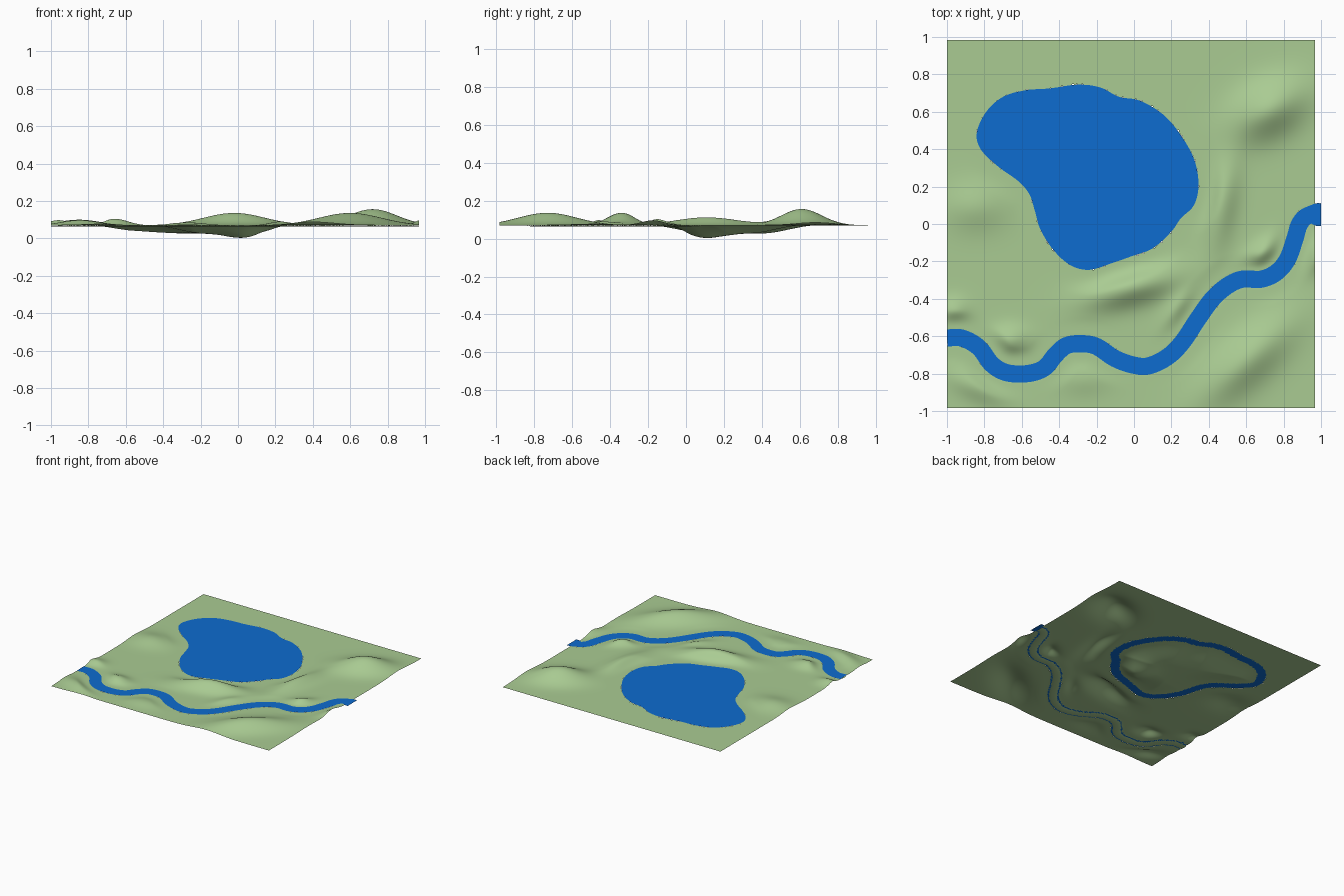
import bpy, bmesh, math
from mathutils import Vector, kdtree

if "Cube" in bpy.data.objects:
    bpy.data.objects.remove(bpy.data.objects["Cube"])

BASE, WATER = 0.070, 0.0715
DY = -0.01          # plan offset that centres the tile

LAKE = [(-.30,.755),(-.18,.74),(-.08,.69),(.03,.67),(.15,.60),(.24,.50),(.32,.36),(.345,.22),
        (.32,.11),(.25,.04),(.20,-.03),(.10,-.12),(-.02,-.165),(-.12,-.20),(-.24,-.235),
        (-.34,-.21),(-.43,-.13),(-.50,-.02),(-.53,.08),(-.56,.17),(-.62,.24),(-.73,.32),
        (-.82,.41),(-.84,.50),(-.79,.61),(-.70,.69),(-.58,.725),(-.45,.735)]
RIVER = [(-1,-.60),(-.92,-.60),(-.83,-.65),(-.76,-.74),(-.68,-.785),(-.57,-.79),(-.48,-.76),
         (-.42,-.69),(-.36,-.64),(-.28,-.63),(-.20,-.645),(-.10,-.71),(0,-.745),(.08,-.748),
         (.18,-.70),(.26,-.62),(.34,-.50),(.42,-.39),(.50,-.32),(.58,-.285),(.68,-.285),
         (.76,-.25),(.82,-.18),(.86,-.07),(.885,.01),(.93,.055),(1,.06)]
# hills: x, y, height, length radius, width radius, heading in degrees
HILLS = [(.72,.62,.086,.20,.13,30), (.47,.12,.042,.24,.08,80), (-.02,-.33,.066,.24,.09,15),
         (.60,-.72,.066,.30,.12,42), (-.85,.10,.030,.16,.12,0), (-.66,-.61,.035,.10,.07,0),
         (-.96,-.46,.028,.08,.07,0), (-.84,-.86,.028,.16,.07,-25), (.70,-.16,.040,.12,.07,40),
         (.97,-.15,.030,.10,.06,70), (-.27,-.82,.015,.14,.08,0), (.25,-.45,.025,.12,.07,50)]


def material(name, rgb):
    m = bpy.data.materials.new(name)
    m.diffuse_color = (*rgb, 1)
    m.use_nodes = True
    m.node_tree.nodes["Principled BSDF"].inputs["Base Color"].default_value = m.diffuse_color
    return m


def spline(pts, closed, steps=8):
    """Catmull-Rom samples through the plan points."""
    p = [Vector((x, y + DY, 0)) for x, y in pts]
    n, out = len(p), []
    get = (lambda i: p[i % n]) if closed else (lambda i: p[max(0, min(n - 1, i))])
    for i in range(n if closed else n - 1):
        a, b, c, d = (get(i + k) for k in (-1, 0, 1, 2))
        for s in range(steps):
            t = s / steps
            out.append(0.5 * (2*b + (c - a)*t + (2*a - 5*b + 4*c - d)*t*t + (3*b - a - 3*c + d)*t**3))
    return out if closed else out + [p[-1]]


def normals(pts, closed):
    n, out = len(pts), []
    for i in range(n):
        a = pts[i - 1] if closed or i else pts[0]
        b = pts[(i + 1) % n] if closed else pts[min(i + 1, n - 1)]
        t = (b - a).normalized()
        out.append(Vector((-t.y, t.x, 0)))
    return out


def tree(pts):
    k = kdtree.KDTree(len(pts))
    for i, q in enumerate(pts):
        k.insert(q, i)
    k.balance()
    return k


def smooth(t):
    t = max(0, min(1, t))
    return t * t * (3 - 2 * t)


def finish(bm, name, mat):
    me = bpy.data.meshes.new(name)
    bm.to_mesh(me)
    bm.free()
    ob = bpy.data.objects.new(name, me)
    bpy.context.collection.objects.link(ob)
    me.materials.append(mat)
    return ob


grass = material("grass green", (.40, .60, .29))
water = material("water blue", (.004, .15, .63))

shore = spline(LAKE, True)
shore_n = normals(shore, True)      # clockwise outline, so these point outward
stream = spline(RIVER, False)
stream_n = normals(stream, False)
shore_tree, stream_tree = tree(shore), tree(stream)


def lake_dist(p):                   # positive outside the lake
    q, i, d = shore_tree.find(p)
    return math.copysign(d, (p - q).dot(shore_n[i]))


def river_dist(p):
    return stream_tree.find(p)[2]


def height(p):
    dl, dr = lake_dist(p), river_dist(p)
    z = 0
    for x, y, h, rl, rw, deg in HILLS:
        a = math.radians(deg)
        dx, dy = p.x - x, p.y - y - DY
        u = (dx * math.cos(a) + dy * math.sin(a)) / rl
        v = (dy * math.cos(a) - dx * math.sin(a)) / rw
        z += h * math.exp(-(u * u + v * v))
    z *= smooth((dl - .01) / .13) * smooth((dr - .05) / .10)
    # lake bed, with one deep hole, and the shallow river bed
    bed = .043 * smooth((-dl - .05) / .30)
    if dl < 0:
        hole = math.exp(-((p.x - .05) ** 2 + (p.y - .08) ** 2) / .018)
        bed += .042 * hole * smooth((-dl - .05) / .14)
    bed += .006 * smooth((.05 - dr) / .04)
    return max(0, BASE + z - bed)


# Terrain: a displaced grid, open where the water meets the banks
bm = bmesh.new()
bmesh.ops.create_grid(bm, x_segments=200, y_segments=200, size=.984)
for v in bm.verts:
    v.co.x -= .016
    v.co.z = 0
    v.co.z = height(v.co.copy())
gaps = []
for f in bm.faces:
    c = f.calc_center_median()
    c.z = 0
    if -.07 < lake_dist(c) < -.006 or .031 < river_dist(c) < .041:
        gaps.append(f)
    f.smooth = True
bmesh.ops.delete(bm, geom=gaps, context='FACES')
finish(bm, "terrain", grass)

# Lake surface: one flat sheet
bm = bmesh.new()
bm.faces.new([bm.verts.new((q.x, q.y, WATER)) for q in reversed(shore)])
finish(bm, "lake_water", water)

# River surface: a flat ribbon that runs just past the right edge
bm = bmesh.new()
rows = []
for q, n in zip(stream, stream_n):
    w = .046 + .015 * smooth((q.x - .93) / .05)
    rows.append([bm.verts.new((min(1, max(-1, r.x)), r.y, WATER)) for r in (q + n * w, q - n * w)])
for (a, b), (c, d) in zip(rows, rows[1:]):
    bm.faces.new((a, b, d, c))
finish(bm, "river_water", water)
